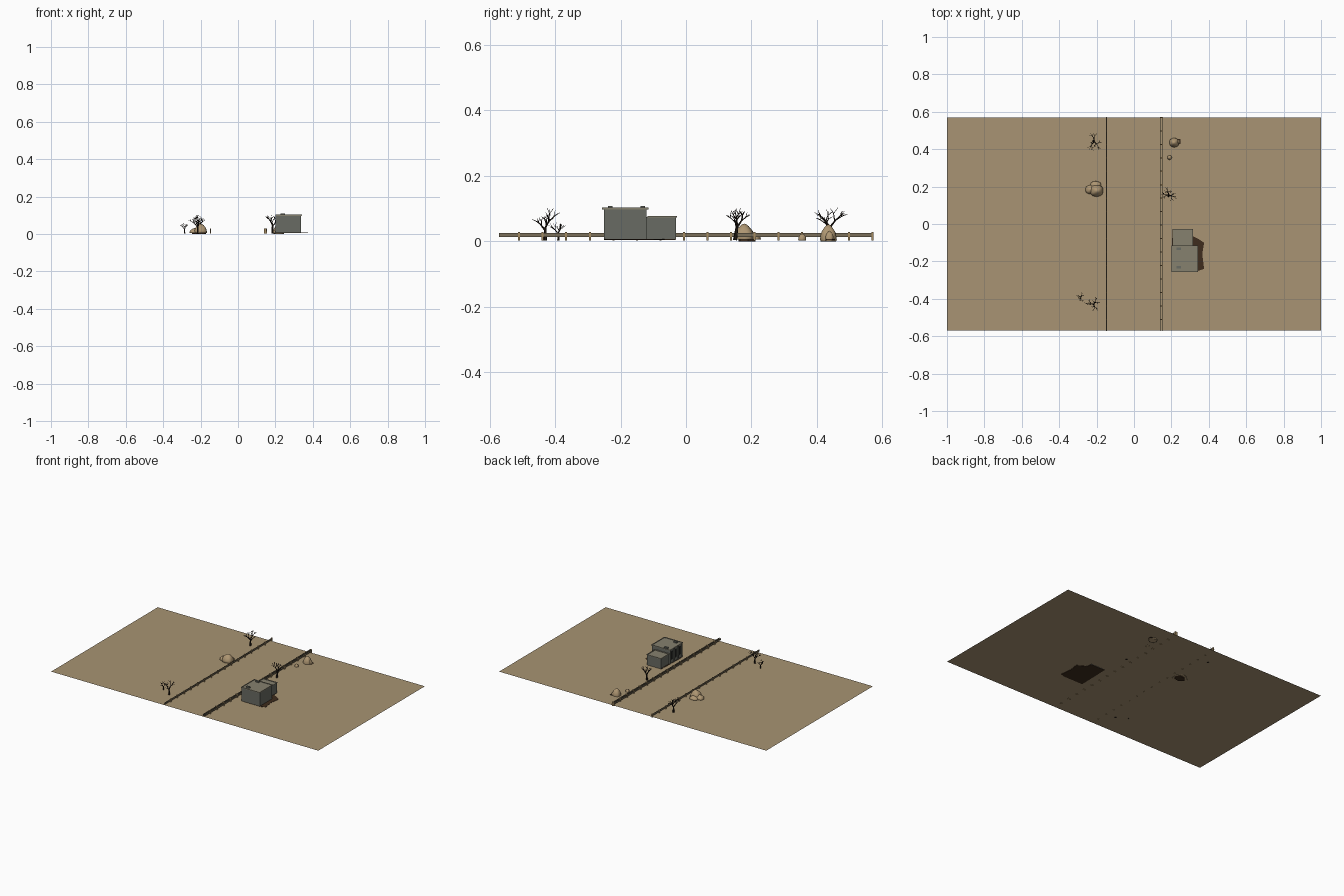
import bpy, bmesh, math, random
from mathutils import Vector

if "Cube" in bpy.data.objects:
    bpy.data.objects.remove(bpy.data.objects["Cube"])

GZ = 0.006  # ground level


def mat(name, hexcol):
    lin = []
    for i in (0, 2, 4):
        c = int(hexcol[i:i + 2], 16) / 255
        lin.append(c / 12.92 if c <= 0.04045 else ((c + 0.055) / 1.055) ** 2.4)
    m = bpy.data.materials.new(name)
    m.diffuse_color = (*lin, 1)
    m.use_nodes = True
    m.node_tree.nodes["Principled BSDF"].inputs["Base Color"].default_value = m.diffuse_color
    return m


SAND = mat("sand", "A89473")
DIRT = mat("dark_dirt", "3E2C1D")
ROCK = mat("sandstone", "AE9672")
WALL = mat("wall_grey", "696B63")
ROOF = mat("roof_grey", "86816F")
DARK = mat("dark_opening", "2E2F2C")
RAIL = mat("rail_grey", "7A6F5A")
POST = mat("post_wood", "A68C62")
BARK = mat("dead_bark", "221A14")


def finish(bm, name, m, smooth=False):
    bmesh.ops.recalc_face_normals(bm, faces=bm.faces)
    me = bpy.data.meshes.new(name)
    bm.to_mesh(me)
    bm.free()
    me.materials.append(m)
    for p in me.polygons:
        p.use_smooth = smooth
    ob = bpy.data.objects.new(name, me)
    bpy.context.collection.objects.link(ob)
    return ob


def add_box(bm, x0, x1, y0, y1, z0, z1):
    vs = bmesh.ops.create_cube(bm, size=1)["verts"]
    for v in vs:
        v.co = Vector(((x0 + x1) / 2 + v.co.x * (x1 - x0),
                       (y0 + y1) / 2 + v.co.y * (y1 - y0),
                       (z0 + z1) / 2 + v.co.z * (z1 - z0)))


def boxes(name, m, *dims):
    bm = bmesh.new()
    for d in dims:
        add_box(bm, *d)
    return finish(bm, name, m)


def patch(name, pts, z0=0.004, z1=0.0075):
    bm = bmesh.new()
    f = bm.faces.new([bm.verts.new((x, y, z0)) for x, y in pts])
    top = bmesh.ops.extrude_face_region(bm, geom=[f])["geom"]
    for v in top:
        if isinstance(v, bmesh.types.BMVert):
            v.co.z = z1
    finish(bm, name, DIRT)


# ground sheet
bm = bmesh.new()
bm.faces.new([bm.verts.new((x, y, GZ)) for x, y in
              ((-1, -0.57), (1, -0.57), (1, 0.57), (-1, 0.57))])
finish(bm, "ground", SAND)

# dark dirt patches under the building and rocks
patch("building_dirt", [(0.2, -0.25), (0.345, -0.25), (0.375, -0.24), (0.365, -0.16),
                        (0.375, -0.10), (0.36, -0.09), (0.345, -0.08), (0.315, -0.065),
                        (0.312, -0.032), (0.206, -0.032), (0.203, -0.12)])
patch("large_rock_dirt", [(-0.245, 0.185), (-0.22, 0.16), (-0.18, 0.165),
                          (-0.172, 0.19), (-0.19, 0.212), (-0.225, 0.21)], 0.0, 0.007)
patch("round_rock_dirt", [(0.22, 0.425), (0.249, 0.427), (0.249, 0.455), (0.22, 0.455)])

# building: tall block and lower annex
boxes("building_walls", WALL,
      (0.205, 0.338, -0.25, -0.12, 0.005, 0.098),
      (0.21, 0.312, -0.122, -0.03, 0.005, 0.074))
boxes("building_roofs", ROOF,
      (0.202, 0.340, -0.254, -0.116, 0.097, 0.100),
      (0.208, 0.314, -0.116, -0.028, 0.073, 0.075))


def rim(x0, x1, y0, y1, z0, z1, t=0.005):
    return [(x0, x0 + t, y0, y1, z0, z1), (x1 - t, x1, y0, y1, z0, z1),
            (x0 + t, x1 - t, y0, y0 + t, z0, z1), (x0 + t, x1 - t, y1 - t, y1, z0, z1)]


boxes("roof_rims", ROOF,
      *rim(0.201, 0.341, -0.256, -0.115, 0.098, 0.103),
      *rim(0.207, 0.315, -0.117, -0.027, 0.073, 0.078))
boxes("roof_vents", WALL, *[(0.228, 0.252, y - 0.007, y + 0.007, 0.099, 0.108)
                           for y in (-0.231, -0.132)])
# narrow windows and pilasters on the roadside wall
boxes("roadside_windows", DARK, *[(0.2035, 0.206, y, y + 0.016, 0.03, 0.085)
                                 for y in (-0.235, -0.193, -0.151)])
boxes("roadside_pilasters", WALL, *[(0.2, 0.206, y, y + 0.007, 0.005, 0.098)
                                   for y in (-0.25, -0.209, -0.168, -0.127)])

# roadside fences: rails with a ribbed profile, and regular posts
for name, xs in (("left", (-0.147,)), ("right", (0.141, 0.1515))):
    rails = []
    for x in xs:
        rails += [(x - 0.001, x + 0.001, -0.572, 0.57, 0.013, 0.026),
                  (x - 0.002, x + 0.002, -0.572, 0.57, 0.014, 0.018),
                  (x - 0.002, x + 0.002, -0.572, 0.57, 0.021, 0.025)]
    boxes(name + "_fence_rails", RAIL, *rails)
    xp = sum(xs) / len(xs)
    h = 0.0035 if len(xs) == 1 else 0.008
    boxes(name + "_fence_posts", POST,
          *[(xp - h, xp + h, y - 0.003, y + 0.003, 0.003, 0.028)
            for y in [-0.51 + 0.072 * k for k in range(16)]])


# rocks: lumpy domes
def rock(name, lumps, base, seed):
    rnd = random.Random(seed)
    bm = bmesh.new()
    for x, y, rx, ry, h in lumps:
        for v in bmesh.ops.create_icosphere(bm, subdivisions=3, radius=1)["verts"]:
            c = v.co.copy()
            n = 1 + 0.06 * math.sin(4 * c.x + seed) * math.cos(5 * c.y) + rnd.uniform(-.015, .015)
            v.co = Vector((x + c.x * rx * n, y + c.y * ry * n,
                           max(base, GZ + c.z * (h - GZ) * n)))
    finish(bm, name, ROCK, True)


rock("large_rock", [(-0.2, 0.178, 0.036, 0.032, 0.052), (-0.232, 0.184, 0.028, 0.024, 0.03),
                    (-0.205, 0.205, 0.03, 0.024, 0.025)], 0.005, 1)
rock("round_rock", [(0.215, 0.435, 0.026, 0.025, 0.05), (0.235, 0.438, 0.012, 0.013, 0.03)], 0.0, 2)
rock("small_rock", [(0.19, 0.355, 0.012, 0.012, 0.023)], 0.003, 3)


# dead trees: tapered branching limbs
def limb(bm, a, b, r0, r1):
    d = (b - a).normalized()
    u = d.orthogonal().normalized()
    w = d.cross(u)
    rings = []
    for p, r in ((a, r0), (b, r1)):
        rings.append([bm.verts.new(p + (u * math.cos(t) + w * math.sin(t)) * r)
                      for t in [i * math.tau / 5 for i in range(5)]])
    for i in range(5):
        j = (i + 1) % 5
        bm.faces.new((rings[0][i], rings[0][j], rings[1][j], rings[1][i]))
    bm.faces.new(rings[0][::-1])
    bm.faces.new(rings[1])


def grow(bm, rnd, a, d, length, r, depth):
    b = a + d * length
    limb(bm, a, b, r, r * 0.65)
    if depth == 0:
        return
    spin = rnd.uniform(0, math.tau)
    for k in range(3):
        t = spin + k * math.tau / 3 + rnd.uniform(-0.4, 0.4)
        side = Vector((math.cos(t), math.sin(t), 0.15))
        nd = (d * 0.85 + side * rnd.uniform(0.45, 0.85)).normalized()
        grow(bm, rnd, a + d * length * rnd.uniform(0.7, 0.98), nd,
             length * rnd.uniform(0.65, 0.85), r * 0.55, depth - 1)


def tree(name, x, y, height, seed, lean=(0, 0)):
    rnd = random.Random(seed)
    bm = bmesh.new()
    grow(bm, rnd, Vector((0, 0, 0)), Vector((lean[0], lean[1], 1)).normalized(), 0.036, 0.0055, 3)
    s = height / max(v.co.z for v in bm.verts)
    low = min(v.co.z for v in bm.verts)
    for v in bm.verts:
        v.co = Vector((x + v.co.x * s, y + v.co.y * s, max(0.003, 0.003 + (v.co.z - low) * s)))
    finish(bm, name, BARK)


tree("back_left_tree", -0.215, 0.44, 0.1, 5)
tree("right_tree", 0.185, 0.15, 0.098, 8, (0, 0.15))
tree("front_left_tree", -0.215, -0.43, 0.1, 11)
tree("small_tree", -0.285, -0.39, 0.055, 14)
